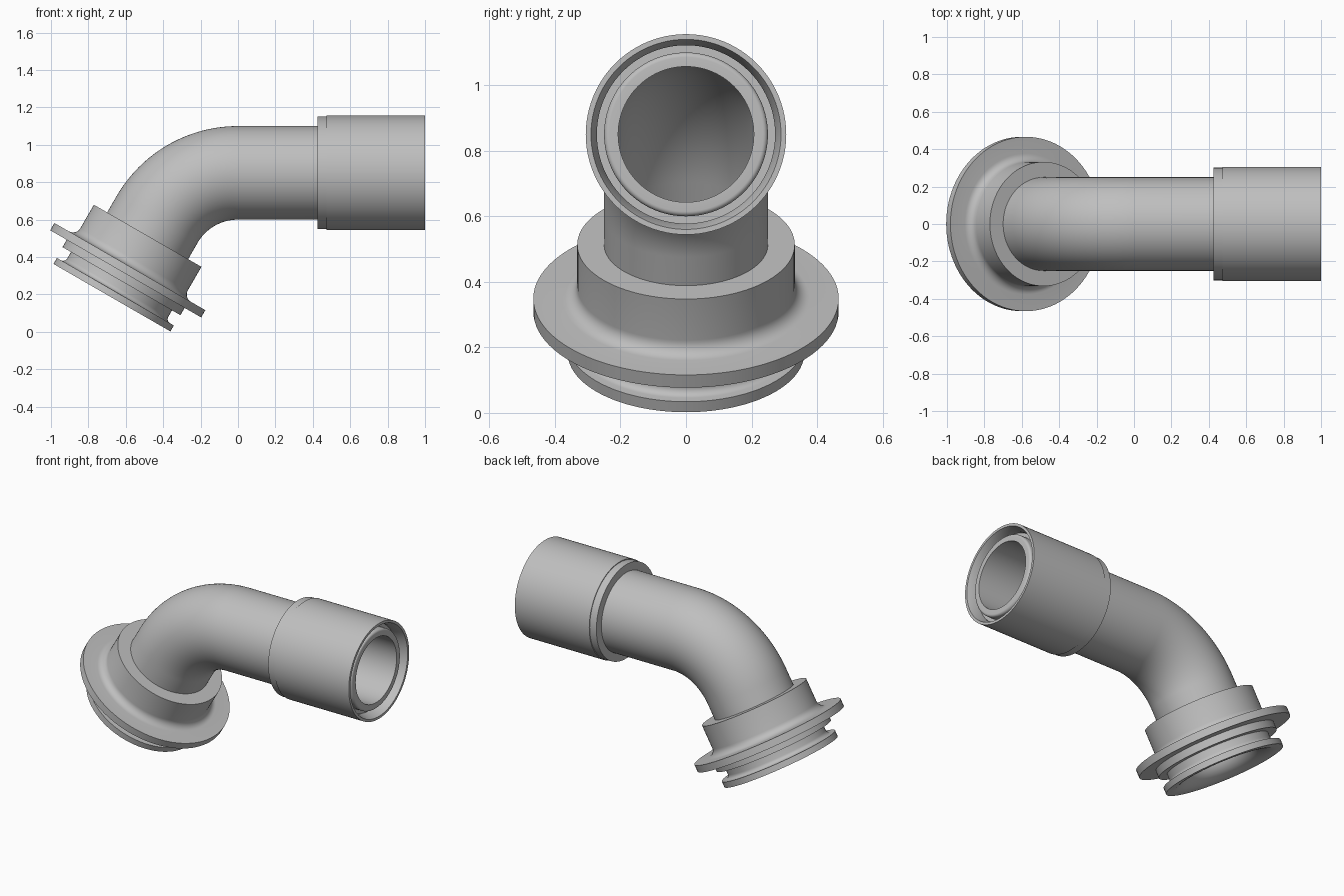
import bpy
import bmesh
from math import sin, cos, pi, radians
from mathutils import Vector, Matrix

cube = bpy.data.objects.get("Cube")
if cube:
    bpy.data.objects.remove(cube, do_unlink=True)

SEGMENTS = 96
AXIS_Z = 0.85        # height of the straight pipe's axis
BEND = 0.5           # centreline radius of the elbow
ANGLE = radians(60)
OUTER, BORE = 0.25, 0.207
LEG = 0.1            # straight run between elbow and collar

grey = bpy.data.materials.new("plain grey")
grey.use_nodes = True
colour = (0.52, 0.52, 0.52, 1)
grey.diffuse_color = colour
grey.node_tree.nodes["Principled BSDF"].inputs["Base Color"].default_value = colour


def frame(x):
    """Centre and turn of the cross-section on the horizontal run."""
    return Vector((x, 0, AXIS_Z)), 0


def elbow_frame(turn):
    centre = Vector((-BEND * sin(turn), 0, AXIS_Z - BEND + BEND * cos(turn)))
    return centre, turn


def foot_frame(s):
    """Cross-section on the slanted run, s measured down from the collar top."""
    centre, turn = elbow_frame(ANGLE)
    return centre + Vector((-cos(turn), 0, -sin(turn))) * (LEG + s), turn


def fillet(cs, cr, rs, rr, start, end, steps=8):
    """Arc points (s, r) around a centre, angles in degrees."""
    angles = [radians(start + (end - start) * i / steps) for i in range(steps + 1)]
    return [(cs + rs * sin(a), cr + rr * cos(a)) for a in angles]


def skin(name, stations):
    """Join circular sections into one closed hollow body."""
    bm = bmesh.new()
    rings = []
    for (centre, turn), radius in stations:
        up = Vector((-sin(turn), 0, cos(turn)))
        side = Vector((0, 1, 0))
        ring = []
        for i in range(SEGMENTS):
            a = 2 * pi * i / SEGMENTS
            ring.append(bm.verts.new(centre + (up * cos(a) + side * sin(a)) * radius))
        rings.append(ring)
    for k, ring in enumerate(rings):
        following = rings[(k + 1) % len(rings)]
        for i in range(SEGMENTS):
            j = (i + 1) % SEGMENTS
            bm.faces.new((ring[i], ring[j], following[j], following[i]))
    bmesh.ops.recalc_face_normals(bm, faces=bm.faces)
    mesh = bpy.data.meshes.new(name)
    bm.to_mesh(mesh)
    bm.free()
    mesh.materials.append(grey)
    obj = bpy.data.objects.new(name, mesh)
    bpy.context.collection.objects.link(obj)
    bpy.ops.object.select_all(action='DESELECT')
    obj.select_set(True)
    bpy.context.view_layer.objects.active = obj
    bpy.ops.object.shade_smooth_by_angle(angle=radians(30))
    return obj


# Bent pipe: outside wall down to the foot, then back up through the bore
path = [frame(0.5)]
path += [elbow_frame(ANGLE * i / 32) for i in range(33)]
path += [foot_frame(0.26)]
lip = fillet(0.965, OUTER - 0.015, 0.015, 0.015, 90, 0, 6)
pipe = [(frame(0.98), BORE)]
pipe += [(frame(x), r) for x, r in lip]
pipe += [(section, OUTER) for section in path]
pipe += [(section, BORE) for section in reversed(path)]
skin("bent_pipe", pipe)

# Socket sleeve with a slightly narrower shoulder and a chamfered mouth
socket = [(0.425, 0.23), (0.425, 0.301), (0.472, 0.301), (0.472, 0.306),
          (1.0, 0.306), (1.0, 0.29), (0.95, 0.272), (0.93, 0.272), (0.93, 0.23)]
skin("socket_sleeve", [(frame(x), r) for x, r in socket])

# Collar, wide flange, seal groove, end rim and flared mouth
foot = [(0, 0.23), (0, 0.332)]
foot += fillet(0.145, 0.377, 0.045, -0.045, 0, 90)
foot += [(0.19, 0.466), (0.235, 0.466), (0.235, 0.364), (0.28, 0.364), (0.28, 0.312)]
foot += fillet(0.32, 0.337, 0.025, -0.025, 0, 90)
foot += [(0.345, 0.361), (0.382, 0.361), (0.382, 0.322)]
foot += fillet(0.26, 0.322, 0.122, -0.115, 90, 0)[1:]
foot += [(0.25, 0.23)]
skin("flanged_foot", [(foot_frame(s), r) for s, r in foot])
